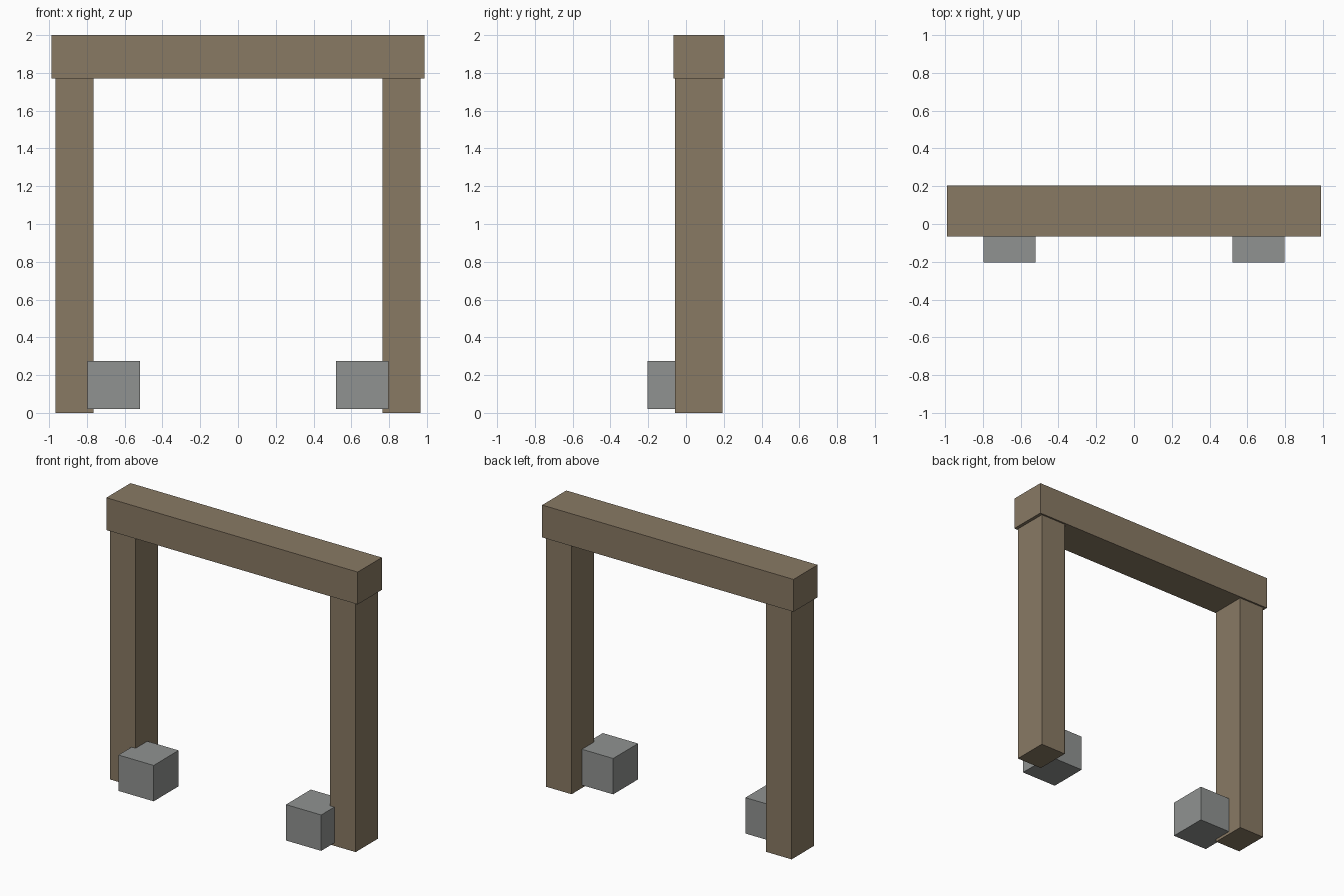
import bpy

default = bpy.data.objects.get("Cube")
if default:
    bpy.data.objects.remove(default, do_unlink=True)


def make_material(name, color):
    mat = bpy.data.materials.new(name)
    mat.use_nodes = True
    mat.diffuse_color = color
    mat.node_tree.nodes["Principled BSDF"].inputs["Base Color"].default_value = color
    return mat


def add_box(name, low, high, mat):
    """Flat-shaded box between two opposite corners."""
    center = [(a + b) / 2 for a, b in zip(low, high)]
    bpy.ops.mesh.primitive_cube_add(size=1, location=center)
    obj = bpy.context.object
    obj.name = name
    obj.scale = [b - a for a, b in zip(low, high)]
    bpy.ops.object.transform_apply(location=False, rotation=False, scale=True)
    obj.data.materials.append(mat)
    return obj


def add_pair(name, low, high, mat):
    """Box on the left side (+x) and its mirror image on the right."""
    add_box("left_" + name, low, high, mat)
    add_box("right_" + name, (-high[0], *low[1:]), (-low[0], *high[1:]), mat)


wood = make_material("weathered_wood", (0.25, 0.193, 0.127, 1))
stone = make_material("grey_stone", (0.28, 0.29, 0.283, 1))

# Crossbeam, slightly wider and deeper than the posts
add_box("crossbeam", (-0.988, -0.067, 1.77), (0.988, 0.204, 2.0), wood)

# Upright posts
add_pair("post", (0.765, -0.057, 0.0), (0.965, 0.192, 1.77), wood)

# Stone blocks sunk into the inner front corners of the posts
add_pair("stone_block", (0.52, -0.204, 0.02), (0.797, 0.075, 0.275), stone)
